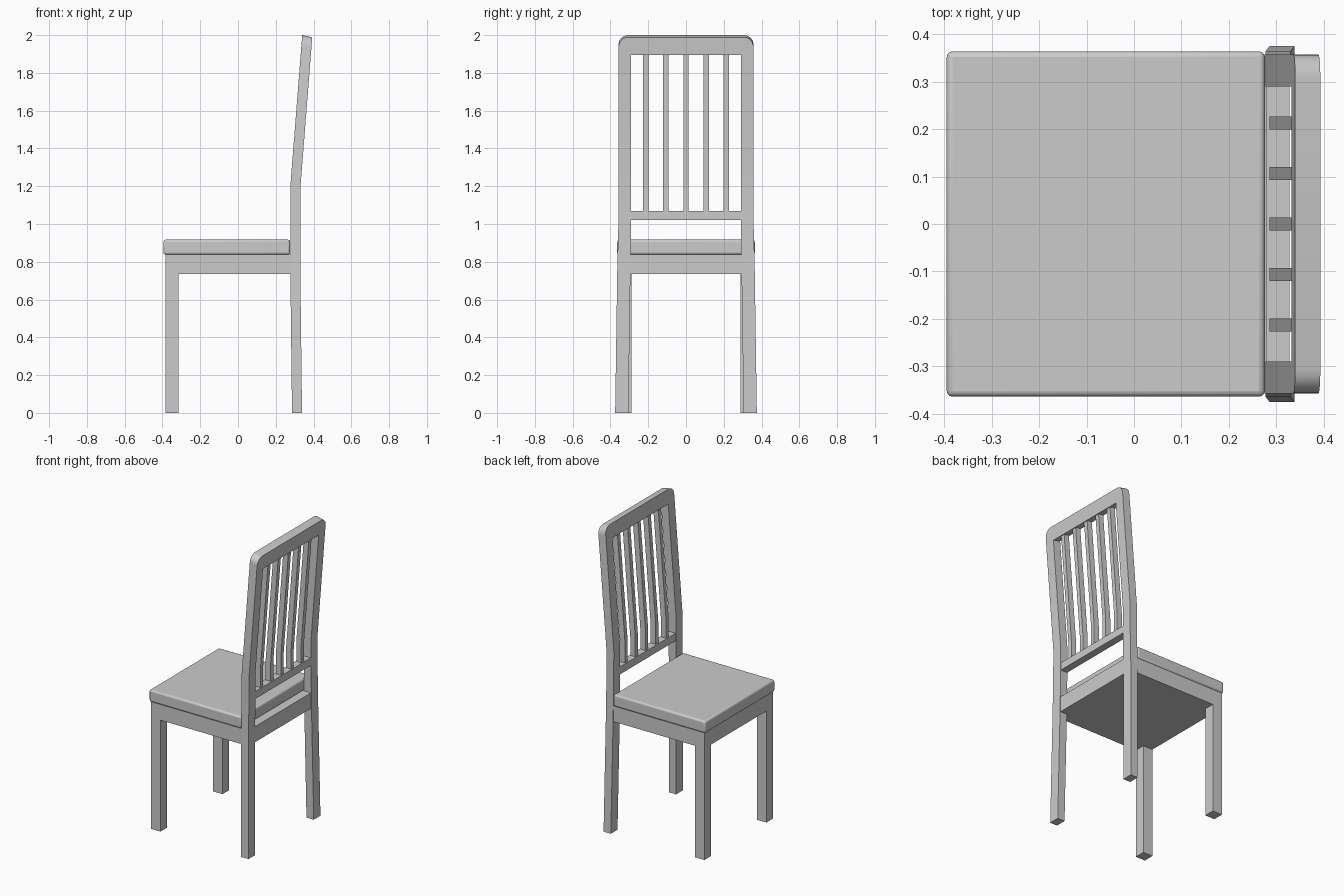
import bpy, bmesh, math

if "Cube" in bpy.data.objects:
    bpy.data.objects.remove(bpy.data.objects["Cube"])

def finish(name, bm):
    bmesh.ops.remove_doubles(bm, verts=bm.verts, dist=1e-5)
    bmesh.ops.recalc_face_normals(bm, faces=bm.faces)
    me = bpy.data.meshes.new(name)
    bm.to_mesh(me)
    bm.free()
    ob = bpy.data.objects.new(name, me)
    bpy.context.collection.objects.link(ob)
    return ob

def box(name, x0, x1, y0, y1, z0, z1):
    bm = bmesh.new()
    bmesh.ops.create_cube(bm, size=1)
    for v in bm.verts:
        v.co.x = x0 + (v.co.x + .5) * (x1 - x0)
        v.co.y = y0 + (v.co.y + .5) * (y1 - y0)
        v.co.z = z0 + (v.co.z + .5) * (z1 - z0)
    return finish(name, bm)

def lean(z):
    """Front face of the back frame at height z."""
    pts = [(0, .286), (.75, .277), (1.2, .277), (2, .34)]
    for (a, xa), (b, xb) in zip(pts, pts[1:]):
        if z <= b:
            return xa + (xb - xa) * (z - a) / (b - a)
    return pts[-1][1]

def leaning_strip(name, pairs, inset=0, thick=.053):
    """Loft through (outer, inner) y/z point pairs, bent to follow the back."""
    bm = bmesh.new()
    rings = []
    for o, i in pairs:
        ring = []
        for (y, z), back in ((o, 0), (i, 0), (i, 1), (o, 1)):
            drop = .012 * min(1, max(0, (z - 1.0) / .2)) * back
            ring.append(bm.verts.new((lean(z) + inset + thick * back, y, z - drop)))
        rings.append(ring)
    for r, s in zip(rings, rings[1:]):
        for k in range(4):
            n = (k + 1) % 4
            bm.faces.new((r[k], r[n], s[n], s[k]))
    bm.faces.new(rings[0])
    bm.faces.new(rings[-1])
    bmesh.ops.remove_doubles(bm, verts=bm.verts, dist=1e-5)
    bmesh.ops.dissolve_degenerate(bm, edges=bm.edges, dist=1e-5)
    return finish(name, bm)

# Back frame: rear legs, uprights and rounded top rail in one loop
half = [((.375, 0), (.305, 0)), ((.364, .75), (.294, .75)),
        ((.358, 1.0), (.29, 1.0)), ((.357, 1.2), (.29, 1.2))]
r = .05
for k in range(7):
    a = math.radians(15 * k)
    half.append(((.357 - r + r * math.cos(a), 2 - r + r * math.sin(a)), (.29, 1.907)))
mirrored = [((-o[0], o[1]), (-i[0], i[1])) for o, i in reversed(half)]
frame = leaning_strip("back_frame", half + mirrored)

# Back slats and the rail below them
for n in range(-2, 3):
    y = n * .1065
    leaning_strip(f"back_slat_{n + 3}",
                  [((y - .014, z), (y + .014, z)) for z in (1.06, 1.2, 1.915)], .009, .036)
box("lower_back_rail", .279, .328, -.295, .295, 1.02, 1.07)

# Front legs
for side, s in (("left", 1), ("right", -1)):
    ys = sorted((s * .288, s * .358))
    box(f"front_leg_{side}", -.385, -.315, *ys, 0, .74)

# Solid seat base and rear rail
box("seat_base", -.385, .279, -.358, .358, .735, .838)
box("rear_seat_rail", .275, .327, -.297, .297, .735, .838)

# Seat with softened edges
seat = box("seat", -.395, .276, -.364, .364, .838, .917)
bev = seat.modifiers.new("soft_edges", "BEVEL")
bev.width = .012
bev.segments = 3

for ob in (seat, frame):
    bpy.ops.object.select_all(action='DESELECT')
    ob.select_set(True)
    bpy.context.view_layer.objects.active = ob
    bpy.ops.object.shade_smooth_by_angle(angle=math.radians(35))
